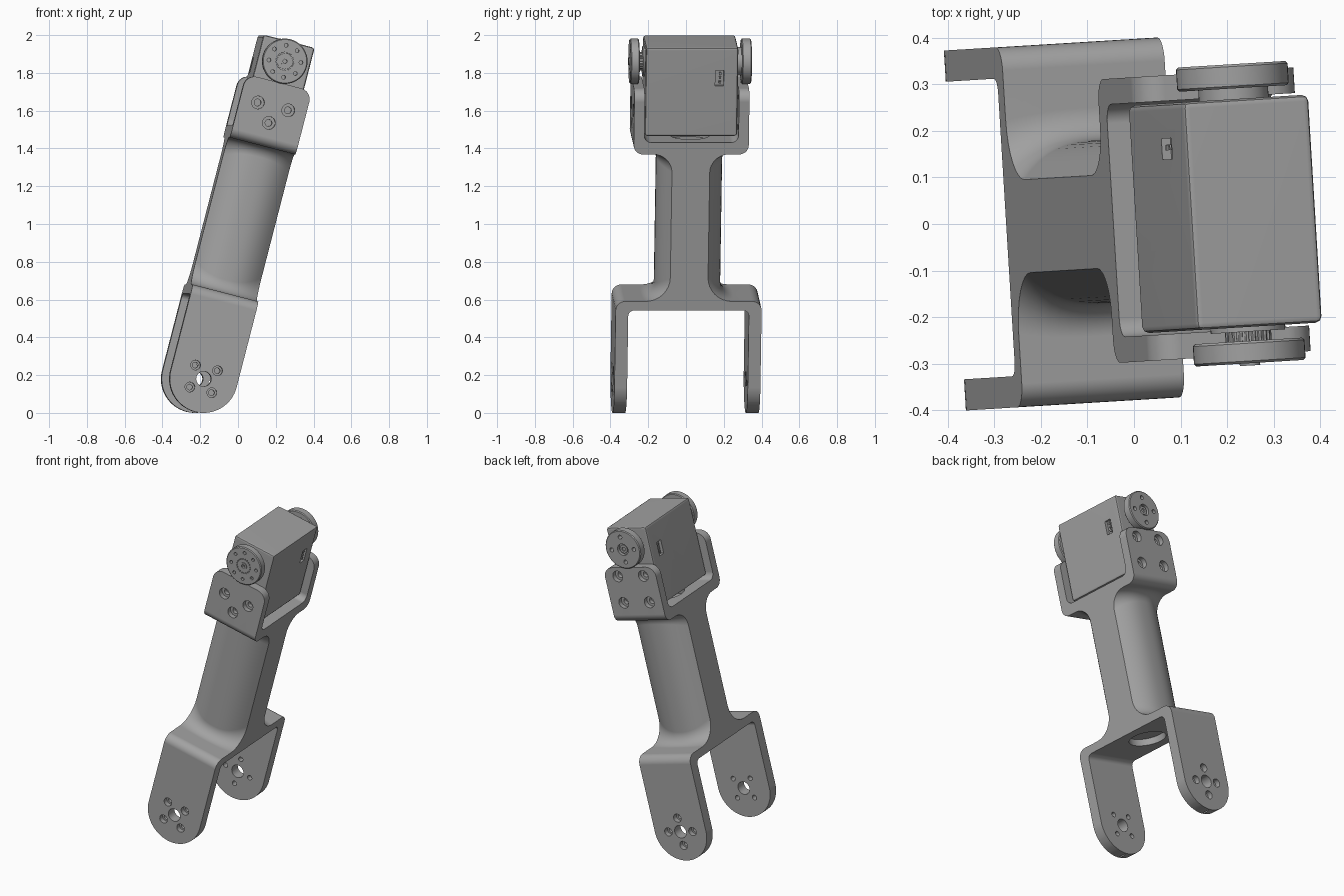
import bpy, bmesh
from math import sin, cos, pi, radians
from mathutils import Matrix, Vector

cube = bpy.data.objects.get("Cube")
if cube:
    bpy.data.objects.remove(cube, do_unlink=True)

grey = bpy.data.materials.new("machined grey")
grey.use_nodes = True
GREY = (0.36, 0.36, 0.36, 1)
grey.diffuse_color = GREY
grey.node_tree.nodes["Principled BSDF"].inputs["Base Color"].default_value = GREY

# Local frame: x across the arm, y along the joint axis, z up the arm
POSE = (Matrix.Translation((-0.205, -0.003, 0.18))
        @ Matrix.Rotation(radians(3.5), 4, 'Z') @ Matrix.Rotation(radians(14.5), 4, 'Y'))
WIDTH = 0.18      # half width of the bracket
JOINT = 1.737     # height of the upper joint axis
parts = []


def make(name, bm):
    bmesh.ops.recalc_face_normals(bm, faces=bm.faces[:])
    mesh = bpy.data.meshes.new(name)
    bm.to_mesh(mesh)
    bm.free()
    mesh.materials.append(grey)
    ob = bpy.data.objects.new(name, mesh)
    bpy.context.collection.objects.link(ob)
    return ob


def part(name, bm):
    ob = make(name, bm)
    parts.append(ob)
    return ob


def cut(ob, bm, operation='DIFFERENCE'):
    cutter = make("cutter", bm)
    cutter.hide_render = True
    mod = ob.modifiers.new("cut", 'BOOLEAN')
    mod.operation, mod.solver, mod.object = operation, 'EXACT', cutter
    bpy.context.view_layer.objects.active = ob
    bpy.ops.object.modifier_apply(modifier=mod.name)
    bpy.data.objects.remove(cutter, do_unlink=True)


def arc(cx, cy, r, start, end, n=8):
    return [(cx + r * cos(radians(start + (end - start) * i / n)),
             cy + r * sin(radians(start + (end - start) * i / n))) for i in range(n + 1)]


def loft(bm, rings):
    rows = [[bm.verts.new(p) for p in ring] for ring in rings]
    n = len(rows[0])
    for a, b in zip(rows, rows[1:]):
        for i in range(n):
            j = (i + 1) % n
            bm.faces.new((a[i], a[j], b[j], b[i]))
    bm.faces.new(rows[0])
    bm.faces.new(rows[-1])


def turned(bm, profile, x=0, z=0, side=1, n=24):
    """Round solid along y from (radius, distance) steps."""
    loft(bm, [[(x + r * cos(2 * pi * i / n), side * d, z + r * sin(2 * pi * i / n))
               for i in range(n)] for r, d in profile])


def ring_of(count, radius, z, phase=0):
    return [(radius * cos(radians(phase) + 2 * pi * i / count),
             z + radius * sin(radians(phase) + 2 * pi * i / count)) for i in range(count)]


def box(bm, centre, size):
    bmesh.ops.create_cube(bm, size=1, matrix=Matrix.Translation(centre)
                          @ Matrix.Diagonal(Vector((*size, 1))))


# Bracket: double fork profile whose neck swells towards the middle
def bracket_ring(x):
    t = min(abs(x) / WIDTH, 1) ** 2.5
    neck, low, high = 0.175 - 0.075 * t, 0.07 + 0.06 * t, 0.06 + 0.04 * t
    half = arc(0.29, 0.39, 0.03, 90, 0)
    half += [(0.32, -0.25), (0.387, -0.25)]
    half += arc(0.337, 0.42, 0.05, 0, 90)
    half += arc(neck + low, 0.47 + low, low, 270, 180)
    half += arc(neck + high, 1.274 - high, high, 180, 90)
    half += arc(0.255, 1.324, 0.05, -90, 0)
    half += [(0.305, 1.7), (0.25, 1.7)]
    half += arc(0.21, 1.378, 0.04, 0, -90)
    return [(x, y, z) for y, z in half] + [(x, -y, z) for y, z in reversed(half)]


bm = bmesh.new()
count = 16
loft(bm, [bracket_ring(-0.19)]
     + [bracket_ring(WIDTH * (2 * i / count - 1)) for i in range(count + 1)]
     + [bracket_ring(0.19)])
bracket = part("arm_bracket", bm)

# Trim the bracket to round fork tips and rounded upper plates
bm = bmesh.new()
outline = (arc(0, 0, WIDTH, 180, 360, 32) + arc(WIDTH - 0.06, 1.56, 0.06, 0, 90)
           + arc(0.06 - WIDTH, 1.56, 0.06, 90, 180))
loft(bm, [[(x, y, z) for x, z in outline] for y in (-0.5, 0.5)])
cut(bracket, bm, 'INTERSECT')

# Joint holes and counterbored screw holes
bm = bmesh.new()
for side, phase in ((-1, 45), (1, 0)):
    turned(bm, [(0.04, 0.3), (0.04, 0.42)], 0, 0, side)
    for x, z in ring_of(4, 0.085, 0, phase):
        turned(bm, [(0.015, 0.3), (0.015, 0.355), (0.026, 0.355), (0.026, 0.42)], x, z, side, 16)
front_holes = [(-0.083, 1.49), (0.083, 1.49), (0, 1.4)]
back_holes = [(x, z) for x in (-0.09, 0.09) for z in (1.4, 1.565)]
for side, holes in ((-1, front_holes), (1, back_holes)):
    for x, z in holes:
        turned(bm, [(0.018, 0.23), (0.018, 0.275), (0.034, 0.275), (0.034, 0.33)], x, z, side, 20)
# Round recesses in both cross bars
for z in (0.42, 1.338):
    bmesh.ops.create_cone(bm, cap_ends=True, segments=40, radius1=0.11, radius2=0.11,
                          depth=0.08, matrix=Matrix.Translation((0, 0, z)))
cut(bracket, bm)

# Motor housing with a socket in each broad face
bm = bmesh.new()
box(bm, (0, 0, 1.604), (0.28, 0.49, 0.484))
bmesh.ops.bevel(bm, geom=bm.edges[:], offset=0.014, segments=2, affect='EDGES', profile=0.5)
housing = part("motor_housing", bm)
bm = bmesh.new()
for side in (-1, 1):
    box(bm, (side * 0.14, 0.147, 1.68), (0.04, 0.045, 0.085))
cut(housing, bm)
bm = bmesh.new()
for side in (-1, 1):
    for i in (-1, 0, 1):
        box(bm, (side * 0.127, 0.15, 1.68 + 0.024 * i), (0.016, 0.012, 0.012))
part("socket_pins", bm)

# Output disc at the front
bm = bmesh.new()
turned(bm, [(0.08, 0.235), (0.08, 0.255), (0.045, 0.255), (0.045, 0.275), (0.115, 0.275),
            (0.12, 0.28), (0.12, 0.318), (0.115, 0.323), (0.022, 0.323), (0.022, 0.328)],
       0, JOINT, -1, 48)
front_disc = part("front_output_disc", bm)
bm = bmesh.new()
turned(bm, [(0.012, 0.3), (0.012, 0.34)], 0, JOINT, -1, 6)
for x, z in ring_of(8, 0.085, JOINT, 10):
    turned(bm, [(0.01, 0.295), (0.01, 0.34)], x, z, -1, 12)
for x, z in ring_of(20, 0.045, JOINT):
    turned(bm, [(0.004, 0.315), (0.004, 0.34)], x, z, -1, 6)
cut(front_disc, bm)

# Spline teeth on the front shaft
bm = bmesh.new()
for x, z in ring_of(20, 0.045, JOINT):
    turned(bm, [(0.005, 0.25), (0.005, 0.28)], x, z, -1, 6)
part("shaft_teeth", bm)

# Idler disc at the back
bm = bmesh.new()
turned(bm, [(0.075, 0.235), (0.075, 0.268), (0.115, 0.268), (0.12, 0.273),
            (0.12, 0.315), (0.115, 0.32)], 0, JOINT, 1, 48)
back_disc = part("back_idler_disc", bm)
bm = bmesh.new()
turned(bm, [(0.036, 0.3), (0.036, 0.34)], 0, JOINT, 1)
for x, z in ring_of(4, 0.078, JOINT):
    turned(bm, [(0.013, 0.285), (0.013, 0.34)], x, z, 1, 14)
cut(back_disc, bm)
bm = bmesh.new()
turned(bm, [(0.026, 0.295), (0.026, 0.312), (0.012, 0.312), (0.012, 0.304)], 0, JOINT, 1)
part("idler_screw", bm)

# Shade and pose every part
for ob in parts:
    bpy.ops.object.select_all(action='DESELECT')
    ob.select_set(True)
    bpy.context.view_layer.objects.active = ob
    bpy.ops.object.shade_smooth_by_angle(angle=radians(30))
    weighted = ob.modifiers.new("even shading", 'WEIGHTED_NORMAL')
    weighted.keep_sharp = True
    ob.matrix_world = POSE
